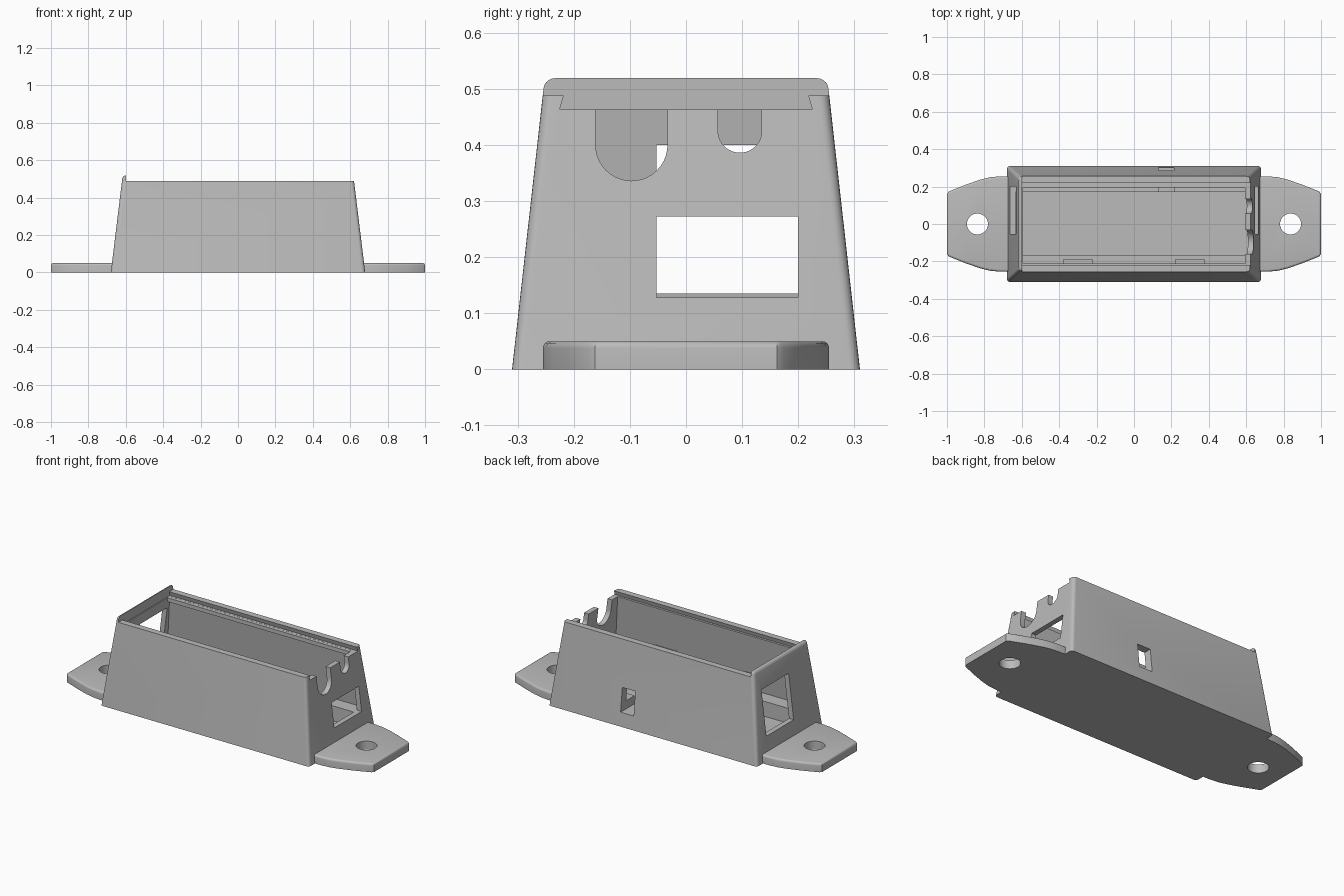
import bpy, bmesh, math

old = bpy.data.objects.get("Cube")
if old:
    bpy.data.objects.remove(old, do_unlink=True)

grey = bpy.data.materials.new("plain_grey")
grey.use_nodes = True
colour = (0.5, 0.5, 0.5, 1)
grey.diffuse_color = colour
grey.node_tree.nodes["Principled BSDF"].inputs["Base Color"].default_value = colour


def finish(name, bm):
    bmesh.ops.recalc_face_normals(bm, faces=bm.faces)
    mesh = bpy.data.meshes.new(name)
    bm.to_mesh(mesh)
    bm.free()
    obj = bpy.data.objects.new(name, mesh)
    bpy.context.collection.objects.link(obj)
    mesh.materials.append(grey)
    return obj


def prism(name, points, place, low, high):
    """Extrude a 2D outline; place(u, v, t) maps it into space."""
    bm = bmesh.new()
    a = [bm.verts.new(place(u, v, low)) for u, v in points]
    b = [bm.verts.new(place(u, v, high)) for u, v in points]
    bm.faces.new(a)
    bm.faces.new(b)
    n = len(points)
    for i in range(n):
        j = (i + 1) % n
        bm.faces.new((a[i], a[j], b[j], b[i]))
    return finish(name, bm)


def along_x(u, v, t):
    return (t, u, v)


def along_z(u, v, t):
    return (u, v, t)


def box(name, x, y, z):
    return prism(name, [(x[0], y[0]), (x[1], y[0]), (x[1], y[1]), (x[0], y[1])], along_z, *z)


def tapered(name, z0, z1, inset_x, inset_y, bevel=0):
    """Block whose sides follow the slope of the case, moved in by the insets."""
    bm = bmesh.new()
    bmesh.ops.create_cube(bm, size=2)
    for v in bm.verts:
        z = z1 if v.co.z > 0 else z0
        v.co = (v.co.x * (0.68 - inset_x - 0.122 * z),
                v.co.y * (0.31 - inset_y - 0.112 * z), z)
    if bevel:
        edges = [e for e in bm.edges if max(v.co.z for v in e.verts) > 0.1]
        bmesh.ops.bevel(bm, geom=edges, offset=bevel, segments=5, profile=0.5, affect='EDGES')
    return finish(name, bm)


def apply_modifiers(obj):
    bpy.ops.object.select_all(action='DESELECT')
    bpy.context.view_layer.objects.active = obj
    obj.select_set(True)
    for m in list(obj.modifiers):
        bpy.ops.object.modifier_apply(modifier=m.name)


def cut(obj, cutters):
    for c in cutters:
        c.hide_render = True
        m = obj.modifiers.new("cut", 'BOOLEAN')
        m.operation, m.solver, m.object = 'DIFFERENCE', 'EXACT', c
    apply_modifiers(obj)
    for c in cutters:
        bpy.data.objects.remove(c, do_unlink=True)


def smooth(obj):
    bpy.ops.object.select_all(action='DESELECT')
    bpy.context.view_layer.objects.active = obj
    obj.select_set(True)
    bpy.ops.object.shade_smooth_by_angle(angle=math.radians(30))


def cable_slot(y, z, r):
    arc = [(y + r * math.cos(a), z + r * math.sin(a))
           for a in (math.pi * (1 + i / 20) for i in range(21))]
    return prism("cable_cutter", arc + [(y + r, 0.5), (y - r, 0.5)], along_x, 0.5, 0.8)


# Case shell with a sliding lid channel, open at the right-hand end
case = tapered("case", 0, 0.519, 0, 0, 0.018)
channel = [(-0.225, 0.463), (0.225, 0.463), (0.218, 0.488), (0.4, 0.488),
           (0.4, 0.6), (-0.4, 0.6), (-0.4, 0.488), (-0.218, 0.488)]
cut(case, [
    tapered("cavity", 0.04, 0.47, 0.03, 0.046),
    prism("lid_channel", channel, along_x, -0.6, 0.8),
    cable_slot(-0.097, 0.4, 0.064),
    cable_slot(0.096, 0.425, 0.039),
    box("port_cutter", (0.5, 0.8), (-0.053, 0.2), (0.128, 0.272)),
    box("end_window_cutter", (-0.8, -0.5), (-0.053, 0.2), (0.135, 0.4)),
    box("back_window_cutter", (0.13, 0.215), (0.2, 0.4), (0.08, 0.22)),
])
smooth(case)

# Rails on the floor, clips on the front wall, strip under the lid at the back
box("front_floor_rail", (-0.64, 0.64), (-0.26, -0.167), (0.03, 0.128))
rail = box("back_floor_rail", (-0.64, 0.64), (0.17, 0.26), (0.03, 0.128))
cut(rail, [box("rail_notch", (0.13, 0.215), (0.1, 0.4), (0.08, 0.22))])
for side, x in (("right", -0.3), ("left", 0.3)):
    box(side + "_board_clip", (x - 0.077, x + 0.077), (-0.245, -0.187), (0.2, 0.23))
box("back_lid_strip", (-0.6, 0.6), (0.194, 0.225), (0.44, 0.4625))

# Mounting tabs with screw holes
edge = [(0.655, 0.255), (0.72, 0.255), (0.775, 0.249), (0.825, 0.236),
        (0.9, 0.21), (0.99, 0.174), (1, 0.162)]
for side, s in (("right", -1), ("left", 1)):
    outline = [(s * x, y) for x, y in edge] + [(s * x, -y) for x, y in reversed(edge)]
    tab = prism(side + "_mounting_tab", outline, along_z, 0, 0.05)
    bm = bmesh.new()
    bm.from_mesh(tab.data)
    rim = [e for e in bm.edges if all(v.co.z > 0.04 for v in e.verts)
           and any(abs(v.co.x) > 0.7 for v in e.verts)]
    bmesh.ops.bevel(bm, geom=rim, offset=0.012, segments=4, profile=0.5, affect='EDGES')
    bm.to_mesh(tab.data)
    bm.free()
    circle = [(s * 0.837 + 0.056 * math.cos(math.tau * i / 48),
               0.056 * math.sin(math.tau * i / 48)) for i in range(48)]
    cut(tab, [prism("screw_hole", circle, along_z, -0.1, 0.1)])
    smooth(tab)
